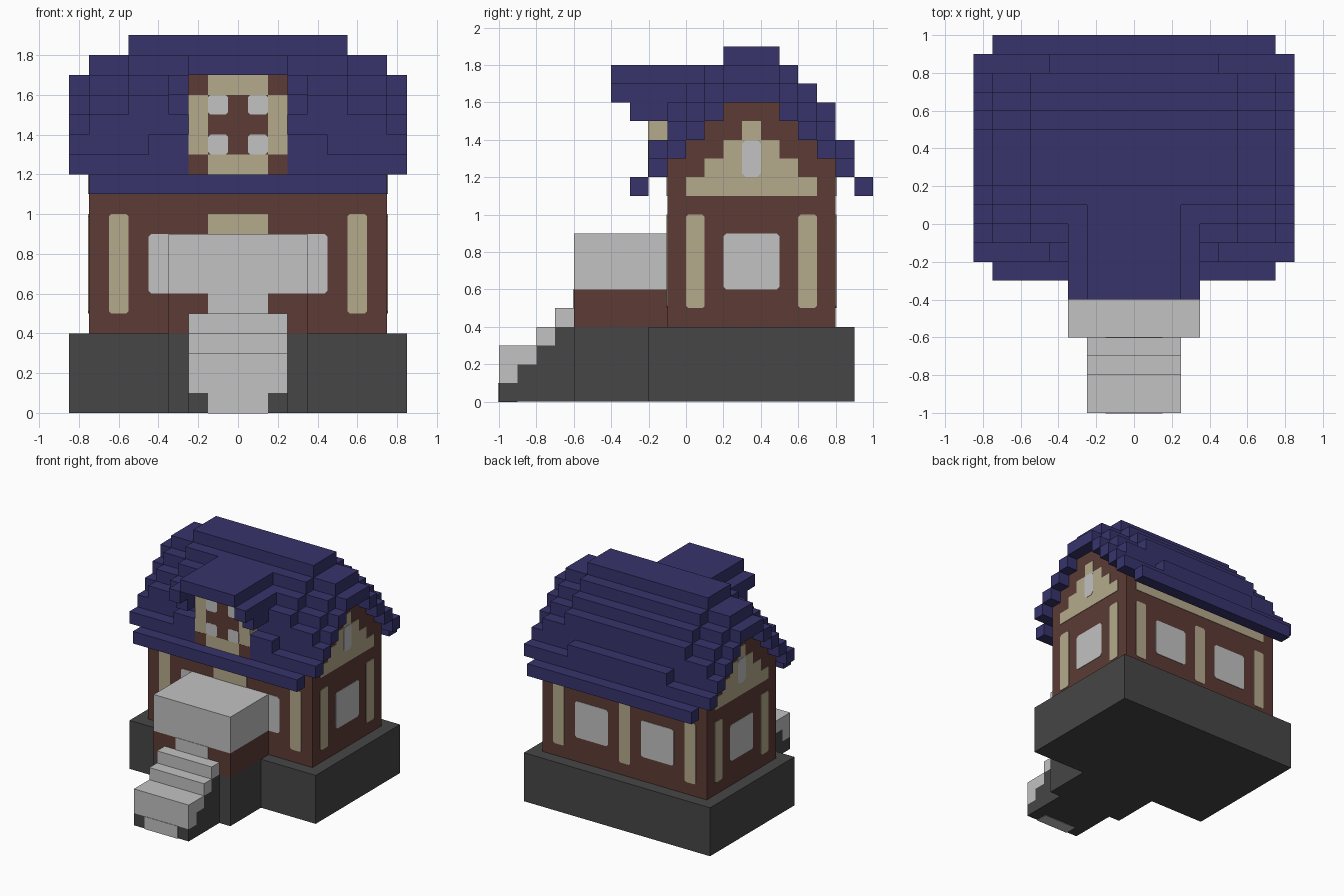
import bpy
import bmesh

cube = bpy.data.objects.get("Cube")
if cube:
    bpy.data.objects.remove(cube, do_unlink=True)


def material(name, rgb):
    m = bpy.data.materials.new(name)
    m.use_nodes = True
    m.diffuse_color = (*rgb, 1)
    m.node_tree.nodes["Principled BSDF"].inputs["Base Color"].default_value = (*rgb, 1)
    return m


BLUE = material("roof blue", (0.038, 0.034, 0.15))
BROWN = material("wall brown", (0.107, 0.044, 0.036))
TAN = material("trim tan", (0.46, 0.4, 0.262))
LIGHT = material("light stone", (0.54, 0.54, 0.54))
DARK = material("dark stone", (0.061, 0.061, 0.061))


def finish(name, bm, mat):
    bmesh.ops.recalc_face_normals(bm, faces=bm.faces[:])
    mesh = bpy.data.meshes.new(name)
    bm.to_mesh(mesh)
    bm.free()
    mesh.materials.append(mat)
    obj = bpy.data.objects.new(name, mesh)
    bpy.context.collection.objects.link(obj)
    return obj


def prism(bm, outline, place, low, high):
    """Extrude a 2D outline between two depths; place maps (u, v, depth) to xyz."""
    a = [bm.verts.new(place(u, v, low)) for u, v in outline]
    b = [bm.verts.new(place(u, v, high)) for u, v in outline]
    bm.faces.new(a)
    bm.faces.new(b)
    for i in range(len(a)):
        j = (i + 1) % len(a)
        bm.faces.new((a[i], a[j], b[j], b[i]))


def rect(u0, u1, v0, v1, cut=0.0):
    if not cut:
        return [(u0, v0), (u1, v0), (u1, v1), (u0, v1)]
    c = cut
    return [(u0 + c, v0), (u1 - c, v0), (u1, v0 + c), (u1, v1 - c),
            (u1 - c, v1), (u0 + c, v1), (u0, v1 - c), (u0, v0 + c)]


def along_x(u, v, d):
    return (d, u, v)


def along_y(u, v, d):
    return (u, d, v)


def boxes(name, mat, items):
    """Each item is half width or (x0, x1), then y0, y1, z0, z1."""
    bm = bmesh.new()
    for x, y0, y1, z0, z1 in items:
        x0, x1 = x if isinstance(x, tuple) else (-x, x)
        prism(bm, rect(y0, y1, z0, z1), along_x, x0, x1)
    return finish(name, bm, mat)


def plates(name, mat, place, depth, rects, cut=0.0, thick=0.004):
    bm = bmesh.new()
    for r in rects:
        prism(bm, rect(*r, cut), place, depth - thick, depth + thick)
    return finish(name, bm, mat)


def both(u0, u1, v0, v1):
    return [(u0, u1, v0, v1), (-u1, -u0, v0, v1)]


# Foundation
boxes("foundation", DARK, [(0.85, -0.2, 0.9, 0, 0.4), (0.35, -0.6, -0.2, 0, 0.4)])

# Entrance stairs: dark core with light treads
core, treads = [], []
for i in range(4):
    y, top = -1 + 0.1 * i, 0.1 + 0.1 * i
    core.append((0.25, y, y + 0.1, 0, top))
    treads.append((0.25, y, y + 0.1, top, 0.3 if i == 0 else top + 0.1))
boxes("stair_core", DARK, core)
boxes("stair_treads", LIGHT, treads)
boxes("stair_front_inlay", LIGHT, [(0.15, -1.004, -0.9, -0.003, 0.1)])

# Porch
boxes("porch_base", BROWN, [(0.35, -0.6, -0.1, 0.4, 0.6)])
boxes("porch_block", LIGHT, [(0.35, -0.6, -0.1, 0.6, 0.9)])
plates("porch_door", LIGHT, along_y, -0.6, [(-0.15, 0.15, 0.4, 0.6)])

# House walls with a stepped gable
MID = 0.35
half = [(0.45, 0.4), (0.45, 1.3), (0.35, 1.3), (0.35, 1.4),
        (0.25, 1.4), (0.25, 1.5), (0.15, 1.5), (0.15, 1.6)]
gable = [(MID + u, v) for u, v in half] + [(MID - u, v) for u, v in reversed(half)]
bm = bmesh.new()
prism(bm, gable, along_x, -0.75, 0.75)
finish("walls", bm, BROWN)

# Side wall details
for side, x in (("left", 0.75), ("right", -0.75)):
    plates(side + "_wall_posts", TAN, along_x, x,
           [(0, 0.1, 0.5, 1), (0.6, 0.7, 0.5, 1)], 0.012)
    plates(side + "_window", LIGHT, along_x, x, [(0.2, 0.5, 0.6, 0.9)], 0.015)
    plates(side + "_gable_trim", TAN, along_x, x,
           [(MID - w, MID + w, z, z + 0.1)
            for w, z in ((0.35, 1.1), (0.25, 1.2), (0.15, 1.3), (0.05, 1.4))])
    plates(side + "_gable_window", LIGHT, along_x, x,
           [(0.3, 0.4, 1.2, 1.4)], 0.02, 0.007)

# Front and back wall details
plates("front_posts", TAN, along_y, -0.1, both(0.55, 0.65, 0.5, 1), 0.012)
plates("front_window_band", LIGHT, along_y, -0.1, [(-0.45, 0.45, 0.6, 0.9)], 0.015)
plates("front_lintel", TAN, along_y, -0.1, [(-0.15, 0.15, 0.9, 1)])
plates("back_posts", TAN, along_y, 0.8,
       both(0.55, 0.65, 0.5, 1) + [(-0.05, 0.05, 0.5, 1)], 0.012)
plates("back_windows", LIGHT, along_y, 0.8, both(0.15, 0.45, 0.6, 0.9), 0.015)
for name, y in (("front_eave_trim", -0.1), ("back_eave_trim", 0.8)):
    plates(name, TAN, along_y, y, [(-0.65, 0.65, 1.1, 1.2)])

# Main roof: stepped rows, each stacked from layers that narrow upward
roof = [(0.85, 0.2, 0.5, 1.6, 1.7), (0.75, 0.2, 0.5, 1.7, 1.8), (0.55, 0.2, 0.5, 1.8, 1.9)]
for s in (-1, 1):
    def row(dist, width, z):
        y0, y1 = sorted((MID + s * dist, MID + s * (dist + 0.1)))
        roof.append((width, y0, y1, z, z + 0.1))
    for i in range(3):
        for k, width in enumerate((0.85, 0.75, 0.55)):
            row(0.15 + 0.1 * i, width, 1.5 - 0.1 * i + 0.1 * k)
    row(0.45, 0.85, 1.2)
    row(0.45, 0.45, 1.3)
    row(0.55, 0.75, 1.1)
boxes("main_roof", BLUE, roof)

# Dormer
boxes("dormer_body", TAN, [(0.25, -0.2, 0, 1.2, 1.7)])
dormer = [(0.25, -0.4, 0.1, 1.7, 1.8)]
for x in ((0.25, 0.35), (-0.35, -0.25)):
    dormer += [(x, -0.4, 0, 1.6, 1.7), (x, -0.3, 0, 1.5, 1.6)]
boxes("dormer_roof", BLUE, dormer)
plates("dormer_face", TAN, along_y, -0.2, [(-0.25, 0.25, 1.2, 1.7)], 0, 0.002)
plates("dormer_timber", BROWN, along_y, -0.2,
       both(0.15, 0.25, 1.2, 1.3) + both(0.15, 0.25, 1.6, 1.7)
       + [(-0.15, 0.15, 1.3, 1.6)], 0, 0.003)
plates("dormer_panes", LIGHT, along_y, -0.2,
       both(0.05, 0.15, 1.3, 1.4) + both(0.05, 0.15, 1.5, 1.6), 0.012, 0.0045)
